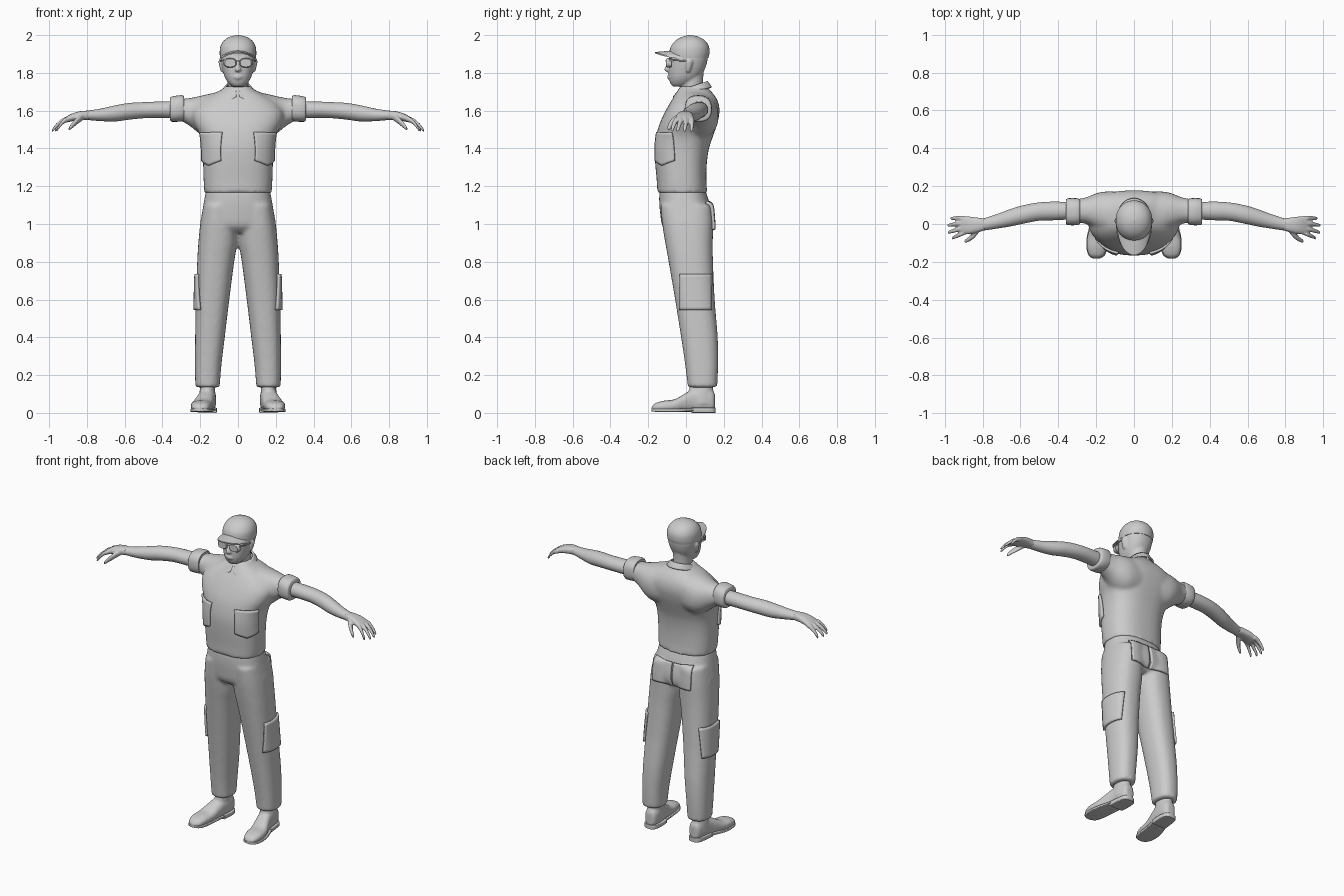
import bpy, bmesh, math
from mathutils import Vector

grey = bpy.data.materials.new("light grey")
grey.diffuse_color = (0.6, 0.6, 0.6, 1)


def spline(rows, steps):
    """Catmull-Rom resampling of rows of numbers."""
    out = []
    for i in range(len(rows) - 1):
        a, b = rows[max(i - 1, 0)], rows[i]
        c, d = rows[i + 1], rows[min(i + 2, len(rows) - 1)]
        for s in range(steps):
            t = s / steps
            out.append([0.5 * (2 * q + (r - p) * t + (2 * p - 5 * q + 4 * r - u) * t * t
                               + (3 * q - p - 3 * r + u) * t ** 3)
                        for p, q, r, u in zip(a, b, c, d)])
    return out + [list(rows[-1])]


def loft(bm, axis, rows, power=2.0, n=32, steps=4, sides=(1,)):
    """Skin rows of (position, min, max, min, max) along an axis."""
    others = [k for k in range(3) if k != axis]
    for side in sides:
        rings = []
        for pos, u0, u1, v0, v1 in spline(rows, steps):
            ring = []
            for i in range(n):
                a = 2 * math.pi * i / n
                c, s = math.cos(a), math.sin(a)
                p = [0, 0, 0]
                p[axis] = pos
                p[others[0]] = (u0 + u1) / 2 + (u1 - u0) / 2 * math.copysign(abs(c) ** (2 / power), c)
                p[others[1]] = (v0 + v1) / 2 + (v1 - v0) / 2 * math.copysign(abs(s) ** (2 / power), s)
                p[0] *= side
                ring.append(bm.verts.new(p))
            rings.append(ring)
        for r, q in zip(rings, rings[1:]):
            for i in range(n):
                j = (i + 1) % n
                bm.faces.new((r[i], r[j], q[j], q[i]))
        bm.faces.new(rings[0])
        bm.faces.new(rings[-1])


def finish(bm, name, voxel=0, smooth=4, recalc=True):
    if recalc:
        bmesh.ops.recalc_face_normals(bm, faces=bm.faces)
    me = bpy.data.meshes.new(name)
    bm.to_mesh(me)
    bm.free()
    me.materials.append(grey)
    ob = bpy.data.objects.new(name, me)
    bpy.context.collection.objects.link(ob)
    bpy.ops.object.select_all(action='DESELECT')
    ob.select_set(True)
    bpy.context.view_layer.objects.active = ob
    bpy.ops.object.shade_smooth_by_angle(angle=math.radians(45))
    if voxel:
        m = ob.modifiers.new("blend", 'REMESH')
        m.mode, m.voxel_size, m.use_smooth_shade = 'VOXEL', voxel, True
        m = ob.modifiers.new("soften", 'SMOOTH')
        m.factor, m.iterations = 0.5, smooth
    return ob


def part(name, axis, rows, **kw):
    bm = bmesh.new()
    loft(bm, axis, rows, **kw)
    return finish(bm, name)


def sym(rows):
    """Rows of (z, half width, y min, y max) to full bounds."""
    return [(z, -w, w, a, b) for z, w, a, b in rows]


BOTH = (1, -1)

# shirt: body plus sleeves blended together
bm = bmesh.new()
loft(bm, 2, sym([(1.165, .178, -.152, .112), (1.23, .182, -.155, .108), (1.32, .185, -.163, .11),
                 (1.4, .189, -.166, .122), (1.47, .202, -.157, .145), (1.53, .232, -.14, .165),
                 (1.59, .243, -.113, .177), (1.64, .21, -.085, .172), (1.68, .15, -.06, .152),
                 (1.71, .09, -.042, .125), (1.73, .065, -.03, .11)]), power=2.5, n=48)
loft(bm, 0, [(.08, -.07, .17, 1.45, 1.705), (.15, -.06, .172, 1.45, 1.69), (.2, -.03, .162, 1.475, 1.678),
             (.25, .0, .142, 1.515, 1.668), (.3, .006, .132, 1.545, 1.662), (.33, .008, .13, 1.55, 1.66)],
     power=2.2, sides=BOTH)
shirt = finish(bm, "shirt", 0.011, 6)

# rolled sleeve cuffs
part("sleeve_cuffs", 0, [(.285, .0, .13, 1.55, 1.675), (.30, -.006, .136, 1.543, 1.682),
                         (.35, -.006, .136, 1.541, 1.675), (.36, .002, .128, 1.55, 1.668)],
     power=2.5, steps=2, sides=BOTH)

# trousers: hips and two legs blended together
bm = bmesh.new()
loft(bm, 2, sym([(1.185, .168, -.14, .1), (1.12, .18, -.142, .122), (1.05, .192, -.136, .138),
                 (.99, .198, -.125, .138), (.955, .15, -.09, .11)]), power=2.5, n=48)
loft(bm, 2, [(1.1, .01, .183, -.135, .135), (1.0, .002, .2, -.126, .143), (.9, .004, .21, -.11, .142),
             (.8, .02, .216, -.092, .143), (.6, .046, .223, -.058, .152), (.4, .07, .227, -.026, .168),
             (.25, .088, .228, -.004, .17), (.135, .097, .226, .01, .165)],
     power=2.4, sides=BOTH)
trousers = finish(bm, "trousers", 0.011, 5)

# bare arms and palms
part("arms", 0, [(.33, .025, .115, 1.56, 1.65), (.42, .02, .118, 1.562, 1.648), (.5, .018, .114, 1.56, 1.645),
                 (.58, .003, .1, 1.552, 1.64), (.65, -.012, .08, 1.543, 1.628), (.73, -.025, .05, 1.545, 1.61),
                 (.8, -.035, .028, 1.551, 1.6)], sides=BOTH)
bm = bmesh.new()
loft(bm, 0, [(.79, -.034, .029, 1.551, 1.6), (.83, -.045, .034, 1.55, 1.598), (.87, -.053, .039, 1.545, 1.588),
             (.905, -.054, .04, 1.538, 1.571), (.92, -.045, .035, 1.538, 1.56)], power=2.5, sides=BOTH)
# fingers: knuckle y, tip x, tip y
for y0, xt, yt in ((-.044, .962, -.075), (-.018, .985, -.045), (.009, .986, -.008), (.031, .97, .03)):
    rows = []
    for t, z, r in ((0, 1.555, .013), (.35, 1.547, .013), (.7, 1.523, .011), (.93, 1.5, .009), (1, 1.492, .004)):
        x, y = .895 + (xt - .895) * t, y0 + (yt - y0) * t
        rows.append((x, y - r, y + r, z - r * 1.1, z + r * 1.1))
    loft(bm, 0, rows, n=12, steps=3, sides=BOTH)
# thumbs
loft(bm, 0, [(.82, -.045, -.01, 1.55, 1.585), (.845, -.075, -.03, 1.532, 1.572),
             (.87, -.092, -.064, 1.512, 1.547), (.89, -.1, -.08, 1.497, 1.522), (.897, -.096, -.088, 1.498, 1.508)],
     n=12, steps=3, sides=BOTH)
finish(bm, "hands", 0.0045, 2)

# head with neck, nose, jaw and ears
bm = bmesh.new()
loft(bm, 2, sym([(1.728, .03, -.07, -.01), (1.745, .05, -.083, .03), (1.775, .069, -.091, .07),
                 (1.81, .08, -.093, .095), (1.85, .088, -.092, .11), (1.89, .091, -.088, .115),
                 (1.94, .08, -.07, .1), (1.965, .05, -.03, .07)]), power=2.3)
loft(bm, 2, sym([(1.64, .07, -.035, .11), (1.7, .056, -.03, .095), (1.75, .055, -.025, .09),
                 (1.82, .06, -.02, .095)]))
loft(bm, 2, sym([(1.805, .012, -.1, -.07), (1.815, .018, -.116, -.07), (1.84, .011, -.106, -.07),
                 (1.87, .008, -.094, -.07)]), n=12)
loft(bm, 2, sym([(1.765, .02, -.094, -.06), (1.778, .03, -.1, -.06), (1.79, .02, -.096, -.06)]), n=16)
loft(bm, 2, [(1.805, .075, .09, .0, .02), (1.83, .075, .098, -.003, .03), (1.86, .075, .103, -.002, .036),
             (1.878, .075, .096, .005, .03)], n=12, sides=BOTH)
finish(bm, "head", 0.006, 2)

# cap crown
part("cap", 2, sym([(1.878, .095, -.085, .118), (1.905, .097, -.088, .124), (1.94, .093, -.08, .121),
                    (1.972, .074, -.054, .1), (1.992, .042, -.018, .064), (2.0, .004, .018, .026)]),
     power=2.1, n=40)

# cap bill: arched plate
bm = bmesh.new()
N, rings = 20, []
for layer in (0, -.007):
    for k in range(5):
        row = []
        for i in range(N + 1):
            a = -1.35 + 2.7 * i / N
            s = k / 4
            reach = .082 * max(math.cos(a * 1.12), 0) ** .7
            row.append(bm.verts.new((.092 * math.sin(a), .012 - .094 * math.cos(a) - reach * s,
                                     1.918 - .03 * abs(math.sin(a)) ** 2 - .008 * s + layer)))
        rings.append(row)
strip = rings[:5] + rings[:4:-1]
for r, q in zip(strip, strip[1:] + strip[:1]):
    for i in range(N):
        bm.faces.new((r[i], r[i + 1], q[i + 1], q[i]))
finish(bm, "cap_bill")

# sunglasses: lenses, bridge and temples
bm = bmesh.new()
loft(bm, 1, [(-.106, .012, .07, 1.832, 1.874), (-.098, .008, .076, 1.828, 1.878),
             (-.078, .01, .078, 1.83, 1.877)], power=2.6, n=20, steps=1, sides=BOTH)
loft(bm, 1, [(-.108, -.014, .014, 1.86, 1.868), (-.095, -.014, .014, 1.86, 1.868)], n=8, steps=1)
loft(bm, 1, [(-.09, .07, .078, 1.862, 1.872), (-.05, .083, .091, 1.862, 1.87), (.01, .09, .096, 1.86, 1.868)],
     n=8, steps=2, sides=BOTH)
finish(bm, "sunglasses")

# shirt collar: folded band with two front points
bm = bmesh.new()
grid = []
for i in range(49):
    a = .1 + (2 * math.pi - .2) * i / 48
    f = min(a, 2 * math.pi - a)
    tip = math.exp(-((f - .55) / .3) ** 2)
    c, s = math.cos(a), math.sin(a)
    top = Vector((.062 * s, .035 - .076 * c, 1.728 - .026 * c))
    low = Vector(((.085 + .06 * tip) * s, .035 - .098 * c - .018 * tip, 1.7 - .022 * c - .045 * tip))
    grid.append([bm.verts.new(top.lerp(low, k / 4)) for k in range(5)])
for r, q in zip(grid, grid[1:]):
    for k in range(4):
        bm.faces.new((r[k], r[k + 1], q[k + 1], q[k]))
collar = finish(bm, "collar")
collar.modifiers.new("cloth", 'SOLIDIFY').thickness = .01
collar.modifiers["cloth"].offset = 0


def pocket(name, target, centre, normal, w, h, thick, point=0):
    """Patch wrapped on a garment, with an optional pointed lower edge."""
    bm = bmesh.new()
    n = 12
    g = [[bm.verts.new(((i / n - .5) * w, (j / n - .5) * h
                        - point * (1 - j / n) * (1 - abs(2 * i / n - 1)), 0))
          for i in range(n + 1)] for j in range(n + 1)]
    for j in range(n):
        for i in range(n):
            bm.faces.new((g[j][i], g[j][i + 1], g[j + 1][i + 1], g[j + 1][i]))
    ob = finish(bm, name, recalc=False)
    ob.location = centre
    ob.rotation_euler = Vector(normal).to_track_quat('Z', 'Y').to_euler()
    m = ob.modifiers.new("wrap", 'SHRINKWRAP')
    m.target, m.wrap_method = target, 'PROJECT'
    m.use_project_z, m.use_negative_direction, m.use_positive_direction = True, True, False
    m = ob.modifiers.new("cloth", 'SOLIDIFY')
    m.thickness, m.offset = thick, 1
    m = ob.modifiers.new("pair", 'MIRROR')
    m.mirror_object = target


pocket("chest_pockets", shirt, (.26, -.24, 1.41), (.68, -.73, 0), .135, .15, .012, .025)
pocket("cargo_pockets", trousers, (.4, .05, .64), (1, 0, 0), .16, .19, .013)
pocket("back_pockets", trousers, (.095, .3, 1.04), (.15, 1, 0), .125, .14, .014)

# shoes: uppers with ankle shafts
bm = bmesh.new()
loft(bm, 1, [(-.182, .185, .215, .014, .03), (-.165, .158, .238, .008, .05), (-.12, .143, .25, .005, .064),
             (-.06, .135, .245, .005, .072), (-.01, .128, .228, .005, .1), (.04, .12, .212, .005, .125),
             (.1, .115, .205, .005, .13), (.14, .122, .195, .008, .12), (.153, .14, .18, .02, .1)],
     power=2.5, sides=BOTH)
loft(bm, 2, [(.05, .118, .21, .01, .148), (.1, .12, .206, .012, .145), (.14, .121, .2, .02, .142),
             (.19, .125, .2, .03, .14)], sides=BOTH)
finish(bm, "shoes", 0.007, 3)

# soles and heel blocks
part("soles", 1, [(-.182, .18, .218, .008, .022), (-.165, .154, .24, .006, .022), (-.12, .14, .252, .004, .022),
                  (-.05, .132, .246, .004, .022), (.04, .118, .218, .01, .024)], power=6, sides=BOTH)
part("heels", 1, [(.03, .114, .216, 0, .028), (.09, .11, .21, 0, .028), (.14, .118, .2, 0, .028),
                  (.157, .14, .18, 0, .028)], power=8, sides=BOTH)
